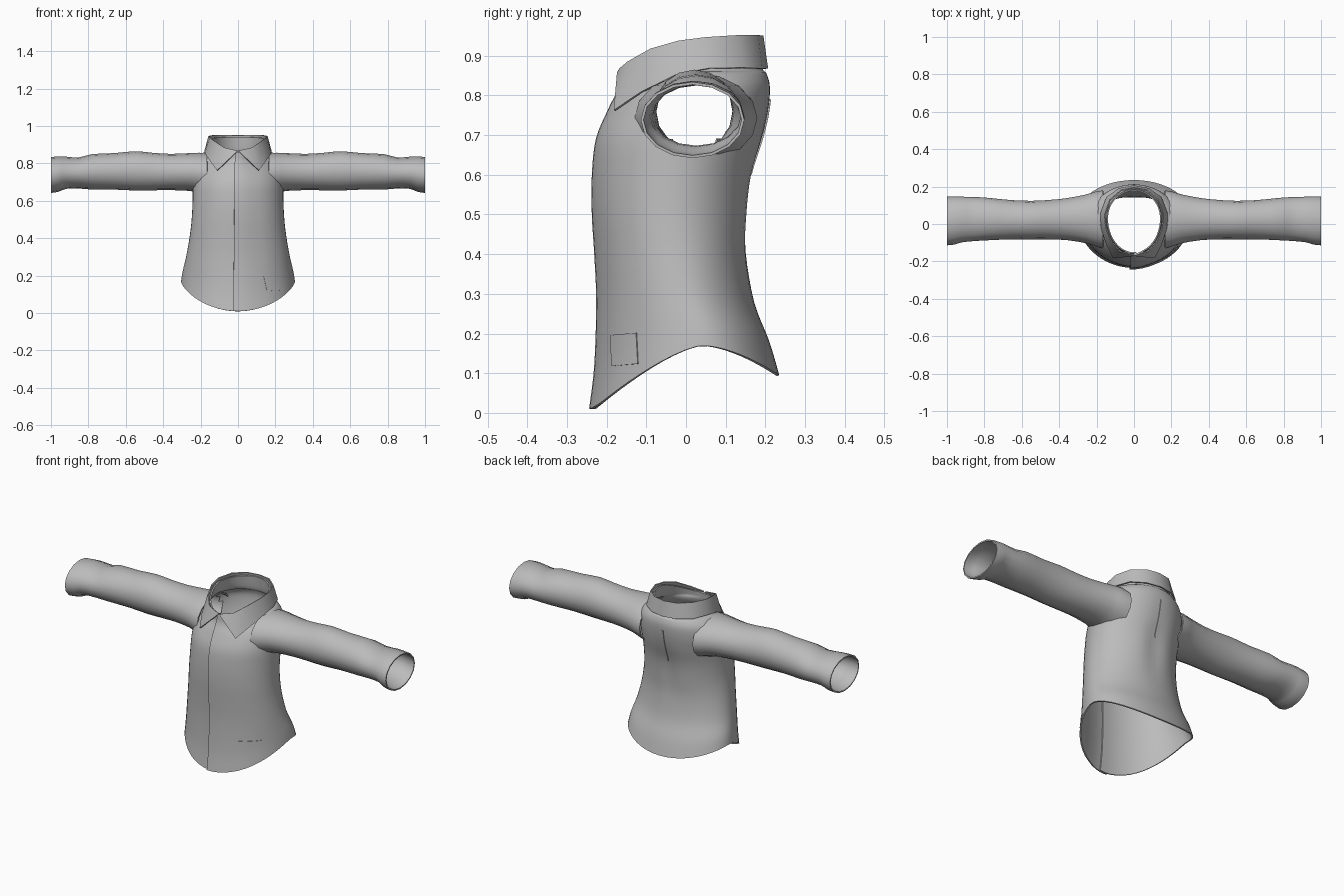
import bpy, bmesh, math
from mathutils import Vector

if "Cube" in bpy.data.objects:
    bpy.data.objects.remove(bpy.data.objects["Cube"], do_unlink=True)

cloth = bpy.data.materials.new("grey_cloth")
cloth.use_nodes = True
cloth.diffuse_color = (0.5, 0.5, 0.5, 1)
cloth.node_tree.nodes["Principled BSDF"].inputs["Base Color"].default_value = (0.5, 0.5, 0.5, 1)


def smooth_rows(rows, steps):
    """Catmull-Rom interpolation between rows of parameters."""
    out = []
    for i in range(len(rows) - 1):
        quad = [rows[max(i - 1, 0)], rows[i], rows[i + 1], rows[min(i + 2, len(rows) - 1)]]
        for s in range(steps):
            t = s / steps
            out.append([b + 0.5 * t * (c - a + t * (2*a - 5*b + 4*c - d + t * (3*(b - c) + d - a)))
                        for a, b, c, d in zip(*quad)])
    return out + [rows[-1]]


def sheet(name, rows, closed=False, skip=None, thickness=0.007, mirror=False):
    """Skin rows of points into a sheet of cloth with thickness."""
    bm = bmesh.new()
    grid = [[bm.verts.new(p) for p in row] for row in rows]
    n = len(rows[0])
    for low, high in zip(grid, grid[1:]):
        for i in range(n if closed else n - 1):
            j = (i + 1) % n
            f = bm.faces.new((low[i], low[j], high[j], high[i]))
            if skip and skip(f.calc_center_median()):
                bm.faces.remove(f)
    loose = [v for v in bm.verts if not v.link_faces]
    bmesh.ops.delete(bm, geom=loose, context='VERTS')
    mesh = bpy.data.meshes.new(name)
    bm.to_mesh(mesh)
    bm.free()
    obj = bpy.data.objects.new(name, mesh)
    bpy.context.collection.objects.link(obj)
    mesh.materials.append(cloth)
    if mirror:
        obj.modifiers.new("mirror", 'MIRROR')
    solid = obj.modifiers.new("thickness", 'SOLIDIFY')
    solid.thickness = thickness
    solid.offset = -1
    return obj


def finish(obj, angle=40):
    bpy.ops.object.select_all(action='DESELECT')
    obj.select_set(True)
    bpy.context.view_layer.objects.active = obj
    for m in list(obj.modifiers):
        bpy.ops.object.modifier_apply(modifier=m.name)
    bpy.ops.object.shade_smooth_by_angle(angle=math.radians(angle))


# Body: half width, middle y, front y, back y, z at front / side / back, front roundness
body_rings = [
    (.305, .04, -.235, .235, .01, .17, .095, 2),
    (.297, .03, -.222, .210, .12, .22, .18, 2),
    (.278, 0, -.217, .172, .28, .30, .28, 2),
    (.260, -.02, -.222, .155, .40, .40, .40, 2),
    (.248, -.03, -.228, .160, .50, .50, .50, 2),
    (.243, -.02, -.228, .172, .60, .60, .60, 2),
    (.242, 0, -.218, .195, .69, .69, .69, 2),
    (.240, .02, -.190, .208, .76, .76, .76, 1.8),
    (.225, .03, -.172, .212, .80, .82, .82, 1.5),
    (.190, .03, -.163, .203, .825, .856, .855, 1.6),
    (.160, .03, -.160, .193, .84, .87, .87, 2),
    (.146, .03, -.158, .184, .862, .935, .942, 2),
]
SEGMENTS = 56


def body_row(ring):
    hw, cy, yf, yb, zf, zs, zb, power = ring
    row = []
    for i in range(SEGMENTS + 1):
        # the two ends overlap a little at the front closure
        a = -0.08 + (math.tau + 0.16) * i / SEGMENTS
        c, s = math.cos(a), math.sin(a)
        x = hw * s
        if c > 0:
            w = (1 - abs(s) ** power) ** (1 / power)
            y, z = cy + (yf - cy) * w, zs + (zf - zs) * c ** 1.4
        else:
            w = -c
            y, z = cy + (yb - cy) * w, zs + (zb - zs) * w ** 1.7
            # shallow hollow along the spine
            y -= 0.012 * math.exp(-(x / 0.05) ** 2 - ((z - 0.55) / 0.15) ** 2)
        if i < 4:
            y -= 0.010 * (1 - i / 4)
        row.append((x, y, z))
    return row


def in_armhole(p):
    return abs(p.x) > 0.13 and ((p.y - 0.02) / 0.115) ** 2 + ((p.z - 0.752) / 0.085) ** 2 < 1


body = sheet("shirt_body", [body_row(r) for r in smooth_rows(body_rings, 4)], skip=in_armhole)

# Sleeves: x, front y, back y, bottom z, top z
sleeve_rings = [
    (.165, -.130, .180, .630, .856),
    (.21, -.118, .172, .643, .857),
    (.26, -.102, .157, .653, .855),
    (.36, -.086, .138, .657, .851),
    (.46, -.082, .128, .656, .857),
    (.55, -.082, .124, .655, .865),
    (.66, -.082, .128, .660, .855),
    (.78, -.087, .140, .660, .850),
    (.85, -.091, .144, .666, .832),
    (.92, -.098, .146, .664, .836),
    (.96, -.110, .148, .648, .837),
    (1.0, -.114, .147, .642, .834),
]


def sleeve_row(ring, sides=16):
    x, y0, y1, z0, z1 = ring
    turns = [math.tau * i / sides for i in range(sides)]
    return [(x, (y0 + y1) / 2 + (y1 - y0) / 2 * math.cos(a),
             (z0 + z1) / 2 + (z1 - z0) / 2 * math.sin(a)) for a in turns]


sleeves = sheet("sleeves", [sleeve_row(r) for r in smooth_rows(sleeve_rings, 2)],
                closed=True, mirror=True)

# Folded collar: fold edge and lower edge, from the front point to the back
fold = [(.004, -.168, .868), (.075, -.148, .885), (.125, -.09, .918), (.152, -.02, .938),
        (.158, .05, .947), (.13, .13, .952), (.07, .182, .952), (0, .195, .951)]
edge = [(.012, -.174, .858), (.112, -.182, .763), (.148, -.112, .81), (.177, -.02, .855),
        (.179, .06, .869), (.147, .145, .87), (.08, .192, .868), (0, .207, .868)]


def both_sides(half):
    return half + [(-x, y, z) for x, y, z in reversed(half[:-1])]


collar = sheet("collar", [both_sides(edge), both_sides(fold)], thickness=0.006)


# Thin plates laid on the body
def plate(name, origin, across, up, axis, thickness, cells=8):
    o, u, v = Vector(origin), Vector(across), Vector(up)
    rows = [[o + u * i / cells + v * j / cells for i in range(cells + 1)] for j in range(cells + 1)]
    obj = sheet(name, rows, thickness=thickness)
    wrap = obj.modifiers.new("wrap", 'SHRINKWRAP')
    wrap.target = body
    wrap.wrap_method = 'PROJECT'
    setattr(wrap, "use_project_" + axis, True)
    wrap.use_negative_direction = True
    wrap.use_positive_direction = False
    wrap.offset = 0.004
    obj.modifiers.move(1, 0)
    return obj


label = plate("hem_label", (.5, -.188, .118), (0, .066, .006), (0, -.004, .078), "x", 0.006)
pleat = plate("back_pleat", (.006, .5, .6), (-.012, 0, 0), (0, 0, .19), "y", 0.005)

for part in (label, pleat, body, sleeves, collar):
    finish(part)
